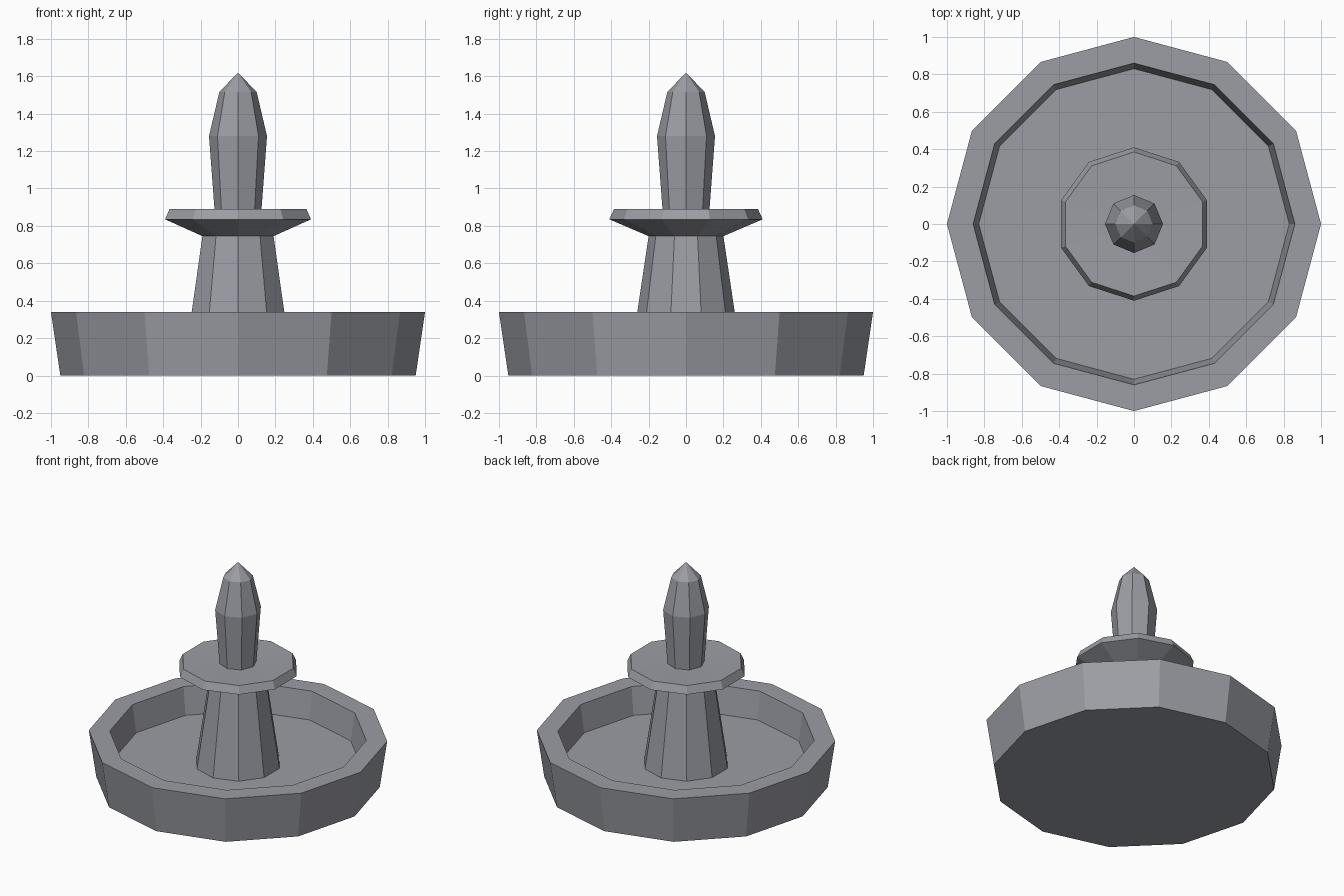
import bpy
import bmesh
import math

cube = bpy.data.objects.get("Cube")
if cube:
    bpy.data.objects.remove(cube, do_unlink=True)

stone = bpy.data.materials.new("grey stone")
stone.use_nodes = True
GREY = (0.33, 0.34, 0.375, 1.0)
stone.diffuse_color = GREY
bsdf = next(n for n in stone.node_tree.nodes if n.type == 'BSDF_PRINCIPLED')
bsdf.inputs["Base Color"].default_value = GREY
bsdf.inputs["Roughness"].default_value = 0.9


def lathe(name, sides, profile):
    """Turn (radius, height) points, bottom to top, into a faceted solid."""
    bm = bmesh.new()
    rings = []
    for radius, z in profile:
        if radius == 0:
            rings.append([bm.verts.new((0, 0, z))] * sides)
            continue
        ring = []
        for i in range(sides):
            a = math.pi / 2 + math.tau * i / sides
            ring.append(bm.verts.new((radius * math.cos(a), radius * math.sin(a), z)))
        rings.append(ring)
    for low, high in zip(rings, rings[1:]):
        for i in range(sides):
            j = (i + 1) % sides
            corners = dict.fromkeys((low[i], low[j], high[j], high[i]))
            bm.faces.new(list(corners))
    # Close any open end
    for ring, (radius, z) in ((rings[0], profile[0]), (rings[-1], profile[-1])):
        if radius > 0:
            bm.faces.new(ring)
    bmesh.ops.recalc_face_normals(bm, faces=bm.faces[:])
    mesh = bpy.data.meshes.new(name)
    bm.to_mesh(mesh)
    bm.free()
    mesh.materials.append(stone)
    obj = bpy.data.objects.new(name, mesh)
    bpy.context.collection.objects.link(obj)
    return obj


# Wide water basin: outer wall, flat rim, inner wall and floor
lathe("basin", 12, [(0.95, 0), (1.0, 0.34), (0.86, 0.34), (0.83, 0.14)])

# Tapered pedestal with the flared upper dish, slightly sunken on top
lathe("pedestal_and_dish", 10,
      [(0.29, 0.14), (0.2, 0.745), (0.41, 0.835), (0.385, 0.89), (0.1, 0.882)])

# Pointed finial
lathe("finial", 8, [(0.125, 0.88), (0.155, 1.28), (0.1, 1.515), (0, 1.62)])
